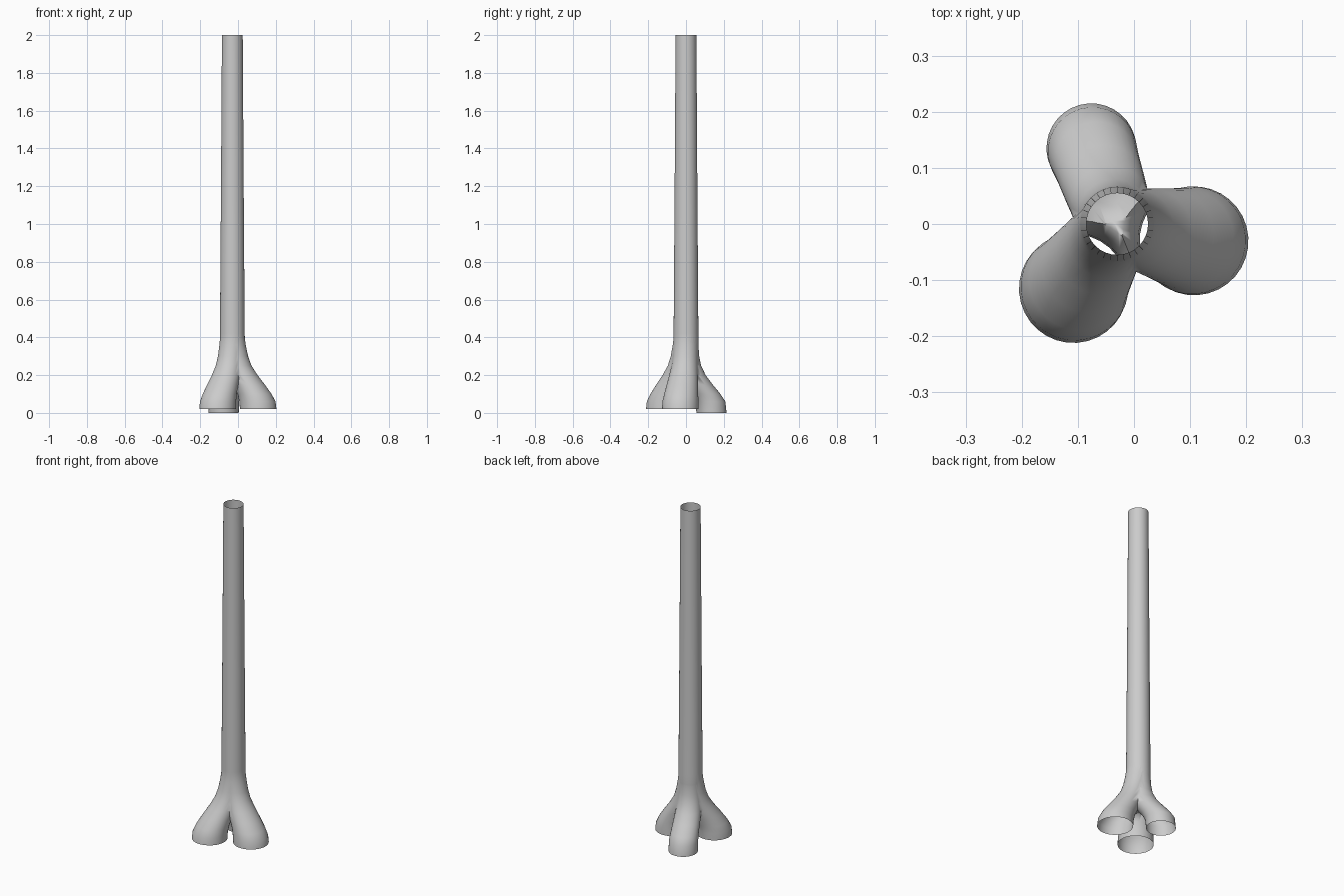
import bpy, bmesh
from math import cos, sin, tau

if "Cube" in bpy.data.objects:
    bpy.data.objects.remove(bpy.data.objects["Cube"])

SIDES = 32
AXIS = (-0.03, 0.0)


def tube(name, rings, phase=0.0):
    """Closed tube lofted through horizontal rings (x, y, z, radius)."""
    bm = bmesh.new()
    loops = []
    for x, y, z, r in rings:
        loops.append([bm.verts.new((x + r * cos(tau * (i + phase) / SIDES),
                                    y + r * sin(tau * (i + phase) / SIDES), z))
                      for i in range(SIDES)])
    for a, b in zip(loops, loops[1:]):
        for i in range(SIDES):
            j = (i + 1) % SIDES
            bm.faces.new((a[i], a[j], b[j], b[i]))
    bm.faces.new(loops[0])
    bm.faces.new(loops[-1])
    bmesh.ops.recalc_face_normals(bm, faces=bm.faces)
    me = bpy.data.meshes.new(name)
    bm.to_mesh(me)
    bm.free()
    ob = bpy.data.objects.new(name, me)
    bpy.context.collection.objects.link(ob)
    return ob


# long tapering shaft, narrowing to a hidden core between the legs
shaft = [(2.0, .055), (1.2, .060), (.42, .0655), (.36, .0665),
         (.28, .062), (.2, .045), (.14, .02)]
pole = tube("pole", [(*AXIS, z, r) for z, r in shaft])

# leg profile: height, outward progress, radius
LEG = [(.55, 0, .055), (.42, 0, .063), (.36, .04, .0655), (.3, .12, .067),
       (.25, .23, .070), (.2, .42, .076), (.15, .65, .083), (.1, .86, .090),
       (.06, .97, .096), (.02, 1, .097)]

# legs: outward offset, foot height, foot radius, curve power
legs = []
for name, dx, dy, foot, rad, power in [
        ("right_leg", .137, -.030, .02, .097, 1.0),
        ("left_leg", -.078, -.115, .02, .097, 1.0),
        ("back_leg", -.046, .135, 0.0, .080, 1.6)]:
    rings = []
    for z, t, r in LEG:
        k = t ** power
        r *= 1 + (rad / .097 - 1) * t
        rings.append((AXIS[0] + dx * k, AXIS[1] + dy * k,
                      foot if z == .02 else z, r))
    legs.append(tube(name, rings, 0.37))

# weld everything into one skin
for leg in legs:
    m = pole.modifiers.new("join", 'BOOLEAN')
    m.operation = 'UNION'
    m.solver = 'EXACT'
    m.object = leg
dg = bpy.context.evaluated_depsgraph_get()
me = bpy.data.meshes.new_from_object(pole.evaluated_get(dg))
pole.modifiers.clear()
pole.data = me
for leg in legs:
    bpy.data.objects.remove(leg)

# open the top and the three feet
bm = bmesh.new()
bm.from_mesh(me)
ends = [f for f in bm.faces
        if any(all(abs(v.co.z - h) < 1e-4 for v in f.verts) for h in (0, .02, 2))]
bmesh.ops.delete(bm, geom=ends, context='FACES')
bmesh.ops.remove_doubles(bm, verts=bm.verts, dist=.0005)
bm.to_mesh(me)
bm.free()

bpy.context.view_layer.objects.active = pole
pole.select_set(True)
bpy.ops.object.shade_smooth_by_angle(angle=1.4)
